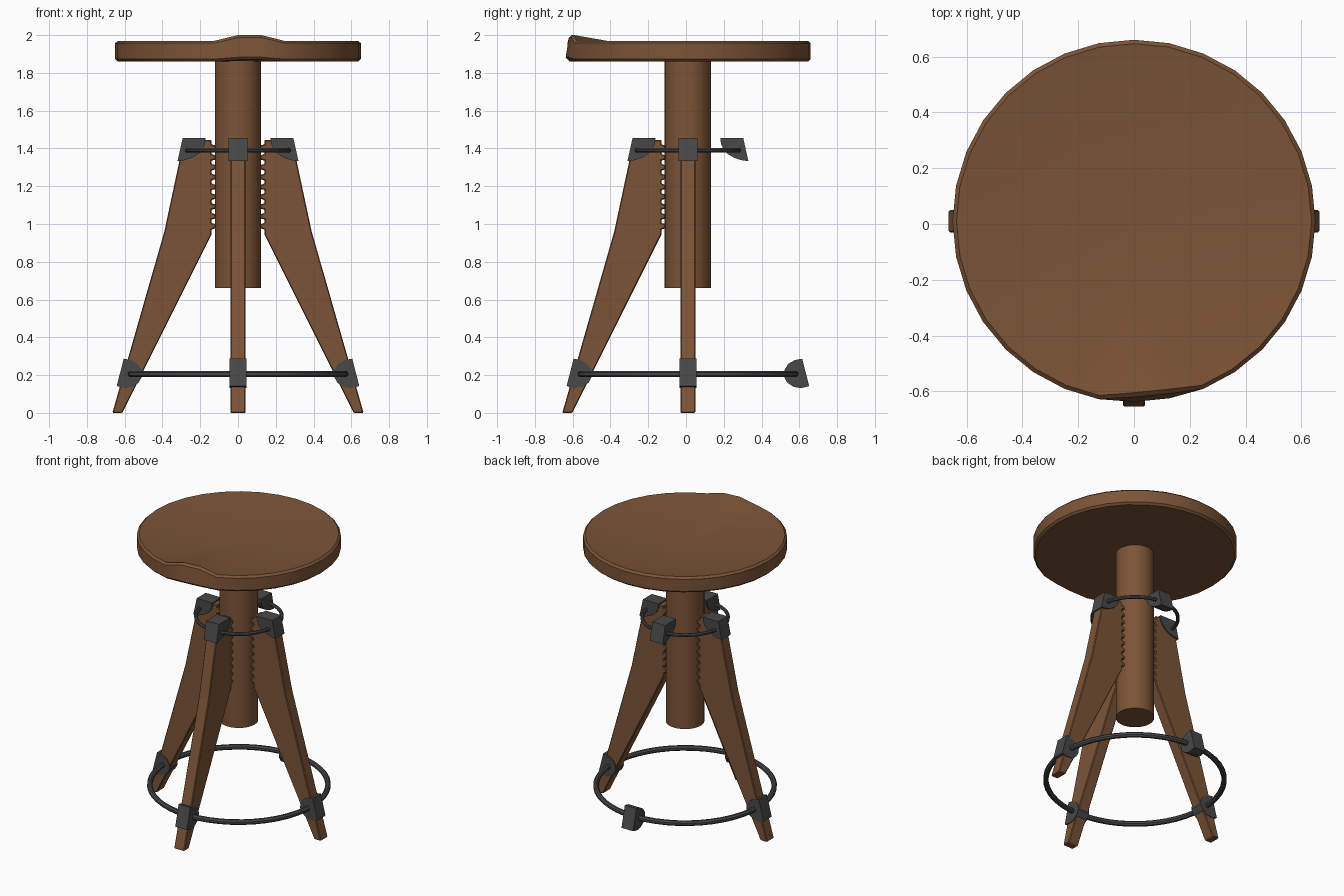
import bpy, bmesh
from math import pi, cos, sin, radians

if "Cube" in bpy.data.objects:
    bpy.data.objects.remove(bpy.data.objects["Cube"])

CY = 0.01  # the stool axis sits slightly behind the origin


def material(name, rgb):
    m = bpy.data.materials.new(name)
    m.diffuse_color = (*rgb, 1)
    m.use_nodes = True
    m.node_tree.nodes["Principled BSDF"].inputs["Base Color"].default_value = m.diffuse_color
    return m


WOOD = material("wood", (0.2, 0.088, 0.038))
METAL = material("dark metal", (0.065, 0.065, 0.067))


def add_object(name, bm, mat, angle=0.0, bevel=0.0, smooth=True):
    bmesh.ops.recalc_face_normals(bm, faces=bm.faces[:])
    me = bpy.data.meshes.new(name)
    bm.to_mesh(me)
    bm.free()
    me.materials.append(mat)
    ob = bpy.data.objects.new(name, me)
    bpy.context.collection.objects.link(ob)
    ob.location.y = CY
    ob.rotation_euler.z = angle
    if bevel:
        mod = ob.modifiers.new("bevel", 'BEVEL')
        mod.width = bevel
        mod.segments = 1
        mod.limit_method = 'ANGLE'
        mod.angle_limit = radians(50)
    if smooth:
        bpy.ops.object.select_all(action='DESELECT')
        ob.select_set(True)
        bpy.context.view_layer.objects.active = ob
        bpy.ops.object.shade_smooth_by_angle(angle=radians(30))
    return ob


def slab(profile, width):
    """Extrude a radius/height profile sideways, centred on its plane."""
    bm = bmesh.new()
    face = bm.faces.new([bm.verts.new((r, -width / 2, z)) for r, z in profile])
    ext = bmesh.ops.extrude_face_region(bm, geom=[face])
    verts = [v for v in ext["geom"] if isinstance(v, bmesh.types.BMVert)]
    bmesh.ops.translate(bm, verts=verts, vec=(0, width, 0))
    return bm


def lathe(rings, n, closed=False):
    """Stack rings of (radius, height); cap the ends or close into a torus."""
    bm = bmesh.new()
    rows = [[bm.verts.new((r * cos(2 * pi * i / n), r * sin(2 * pi * i / n), z))
             for i in range(n)] for r, z in rings]
    pairs = list(zip(rows, rows[1:]))
    if closed:
        pairs.append((rows[-1], rows[0]))
    for a, b in pairs:
        for i in range(n):
            j = (i + 1) % n
            bm.faces.new((a[i], a[j], b[j], b[i]))
    return bm, rows


# Seat: dished 32-sided disc with a raised lip at the front
bm, rows = lathe([(0.636, 1.86), (0.65, 1.873), (0.65, 1.957), (0.636, 1.97)], 32)
bm.faces.new(rows[0])
centre = bm.verts.new((0, 0, 1.895))
for i in range(32):
    bm.faces.new((rows[3][i], rows[3][(i + 1) % 32], centre))
for row, dy, dz in zip(rows, (0, 0.003, 0.02, 0.022), (0.01, 0.01, 0.03, 0.03)):
    for i in (24, 25):
        row[i].co.y += dy
        row[i].co.z += dz
add_object("seat", bm, WOOD)

# Centre post
bm, rows = lathe([(0.123, 0.66), (0.123, 1.89)], 32)
bm.faces.new(rows[0])
bm.faces.new(rows[1])
add_object("post", bm, WOOD)

# Legs: tapered boards with a toothed inner edge (left, front and right only)
leg = [(0.165, 1.445), (0.285, 1.445), (0.31, 1.335), (0.39, 0.96),
       (0.665, 0.0), (0.612, 0.0), (0.14, 0.945)]
for k in range(9):
    z = 0.972 + k * 0.052
    leg += [(0.14, z), (0.118, z + 0.005), (0.118, z + 0.028), (0.14, z + 0.033)]
leg.append((0.14, 1.445))
for name, deg in (("right_leg", 0), ("left_leg", 180), ("front_leg", 270)):
    add_object(name, slab(leg, 0.08), WOOD, radians(deg), bevel=0.005, smooth=False)

# Clamps: four on each ring, flat outside and rounded inside
upper = [(0.172, 1.455), (0.293, 1.455), (0.32, 1.333), (0.282, 1.338),
         (0.245, 1.35), (0.212, 1.37), (0.188, 1.395), (0.175, 1.425)]
lower = [(0.605, 0.287), (0.642, 0.142), (0.6, 0.131), (0.56, 0.137), (0.526, 0.16),
         (0.507, 0.195), (0.511, 0.228), (0.532, 0.26), (0.567, 0.28)]
for k, side in enumerate(("right", "back", "left", "front")):
    add_object(side + "_upper_clamp", slab(upper, 0.1), METAL, k * pi / 2, smooth=False)
    add_object(side + "_lower_clamp", slab(lower, 0.09), METAL, k * pi / 2, smooth=False)

# Metal rings joining the clamps
for name, major, minor, z in (("upper_ring", 0.274, 0.012, 1.39),
                              ("foot_ring", 0.568, 0.018, 0.206)):
    section = [(major + minor * cos(2 * pi * i / 8 + pi / 8),
                z + minor * sin(2 * pi * i / 8 + pi / 8)) for i in range(8)]
    bm, _ = lathe(section, 48, closed=True)
    add_object(name, bm, METAL)
